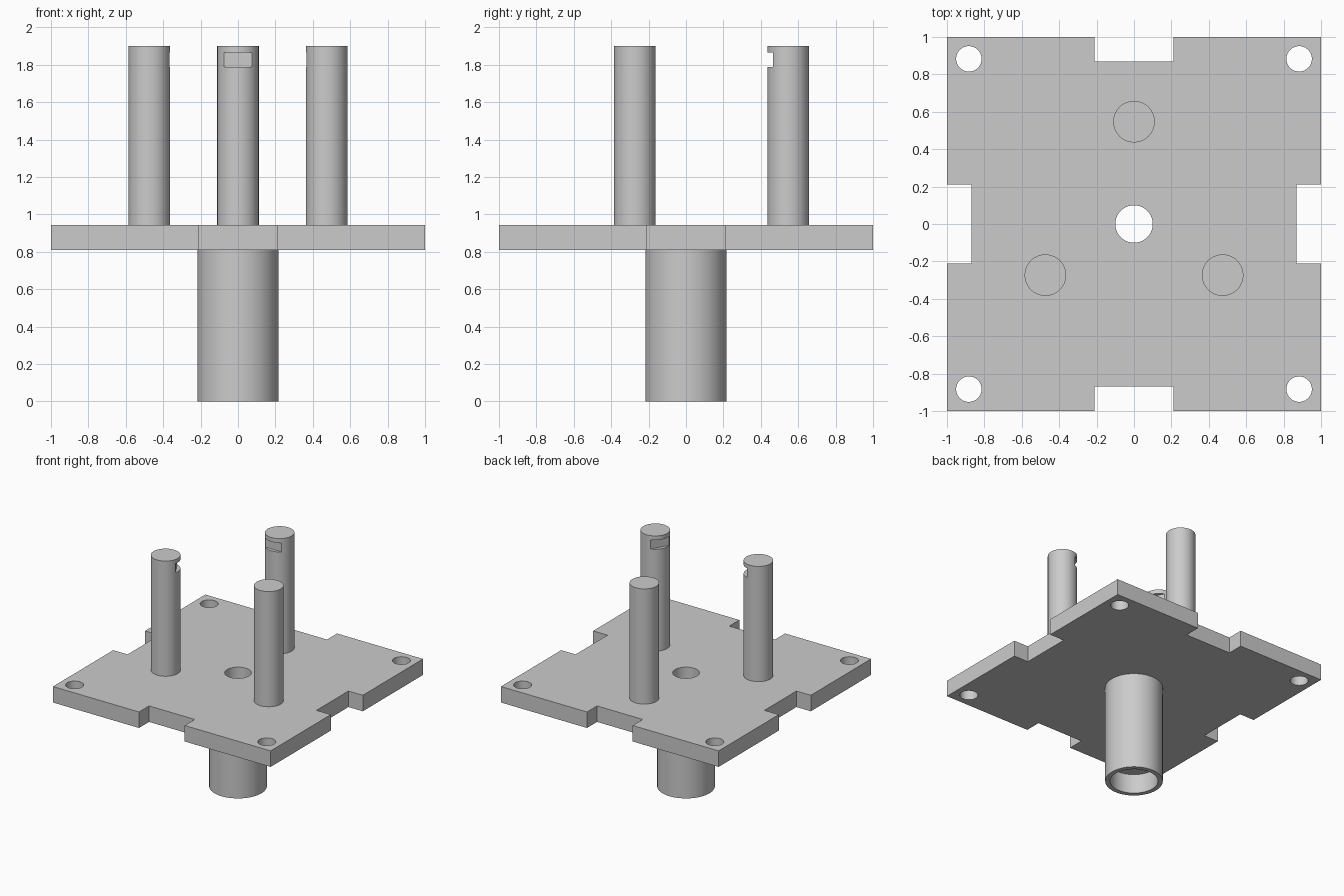
import bpy
import bmesh
from math import pi, cos, sin
from mathutils import Vector, Matrix

cube = bpy.data.objects.get("Cube")
if cube:
    bpy.data.objects.remove(cube, do_unlink=True)

grey = bpy.data.materials.new("plain grey")
grey.use_nodes = True
grey.diffuse_color = (0.6, 0.6, 0.6, 1)
grey.node_tree.nodes["Principled BSDF"].inputs["Base Color"].default_value = (0.6, 0.6, 0.6, 1)

SEGMENTS = 64
PLATE_LOW, PLATE_HIGH = 0.81, 0.943


def make_object(name, bm):
    bmesh.ops.recalc_face_normals(bm, faces=bm.faces[:])
    mesh = bpy.data.meshes.new(name)
    bm.to_mesh(mesh)
    bm.free()
    mesh.materials.append(grey)
    obj = bpy.data.objects.new(name, mesh)
    bpy.context.collection.objects.link(obj)
    return obj


def cylinder(name, x, y, radius, low, high):
    bm = bmesh.new()
    bmesh.ops.create_cone(bm, cap_ends=True, segments=SEGMENTS, radius1=radius,
                          radius2=radius, depth=high - low,
                          matrix=Matrix.Translation((x, y, (low + high) / 2)))
    return make_object(name, bm)


def activate(obj):
    bpy.ops.object.select_all(action='DESELECT')
    obj.select_set(True)
    bpy.context.view_layer.objects.active = obj


def cut(obj, cutter):
    cutter.hide_render = True
    mod = obj.modifiers.new("cut", 'BOOLEAN')
    mod.operation = 'DIFFERENCE'
    mod.solver = 'EXACT'
    mod.object = cutter
    activate(obj)
    bpy.ops.object.modifier_apply(modifier=mod.name)
    bpy.data.objects.remove(cutter, do_unlink=True)


def smooth(obj):
    activate(obj)
    bpy.ops.object.shade_smooth_by_angle(angle=pi / 6)


# Square plate with a notch in the middle of each side
bm = bmesh.new()
side = [(1, -1), (1, -0.21), (0.868, -0.21), (0.868, 0.21), (1, 0.21)]
outline = []
for turn in range(4):
    spin = Matrix.Rotation(turn * pi / 2, 3, 'Z')
    outline += [bm.verts.new(spin @ Vector((x, y, PLATE_LOW))) for x, y in side]
base = bm.faces.new(outline)
top = bmesh.ops.extrude_face_region(bm, geom=[base])["geom"]
bmesh.ops.translate(bm, verts=[v for v in top if isinstance(v, bmesh.types.BMVert)],
                    vec=(0, 0, PLATE_HIGH - PLATE_LOW))
plate = make_object("plate", bm)

# Corner holes and centre hole
for sx in (-1, 1):
    for sy in (-1, 1):
        cut(plate, cylinder("hole_cutter", 0.883 * sx, 0.883 * sy, 0.068, 0.7, 1.1))
cut(plate, cylinder("hole_cutter", 0, 0, 0.1, 0.7, 1.1))
smooth(plate)

# Lower tube with a wide recess at its foot and a narrow bore above
bm = bmesh.new()
profile = [(0.217, 0), (0.217, PLATE_LOW), (0.1, PLATE_LOW), (0.1, 0.16), (0.18, 0.16), (0.18, 0)]
points = [bm.verts.new((r, 0, z)) for r, z in profile]
edges = [bm.edges.new((points[i - 1], points[i])) for i in range(len(points))]
bmesh.ops.spin(bm, geom=points + edges, cent=(0, 0, 0), axis=(0, 0, 1),
               angle=2 * pi, steps=SEGMENTS, use_merge=True)
bmesh.ops.remove_doubles(bm, verts=bm.verts[:], dist=0.0001)
smooth(make_object("lower_tube", bm))

# Three posts around the centre, each with a slot facing inwards
RING, POST = 0.547, 0.111
for label, degrees in (("back", 90), ("front_right", 210), ("front_left", 330)):
    angle = degrees * pi / 180
    post = cylinder("post_" + label, RING * cos(angle), RING * sin(angle), POST, PLATE_HIGH, 1.9)
    bm = bmesh.new()
    inner = RING - POST
    place = (Matrix.Rotation(angle, 4, 'Z') @ Matrix.Translation((inner - 0.02, 0, 1.827))
             @ Matrix.Diagonal((0.1, 0.3, 0.076, 1)))
    bmesh.ops.create_cube(bm, size=1, matrix=place)
    cut(post, make_object("slot_cutter", bm))
    smooth(post)
